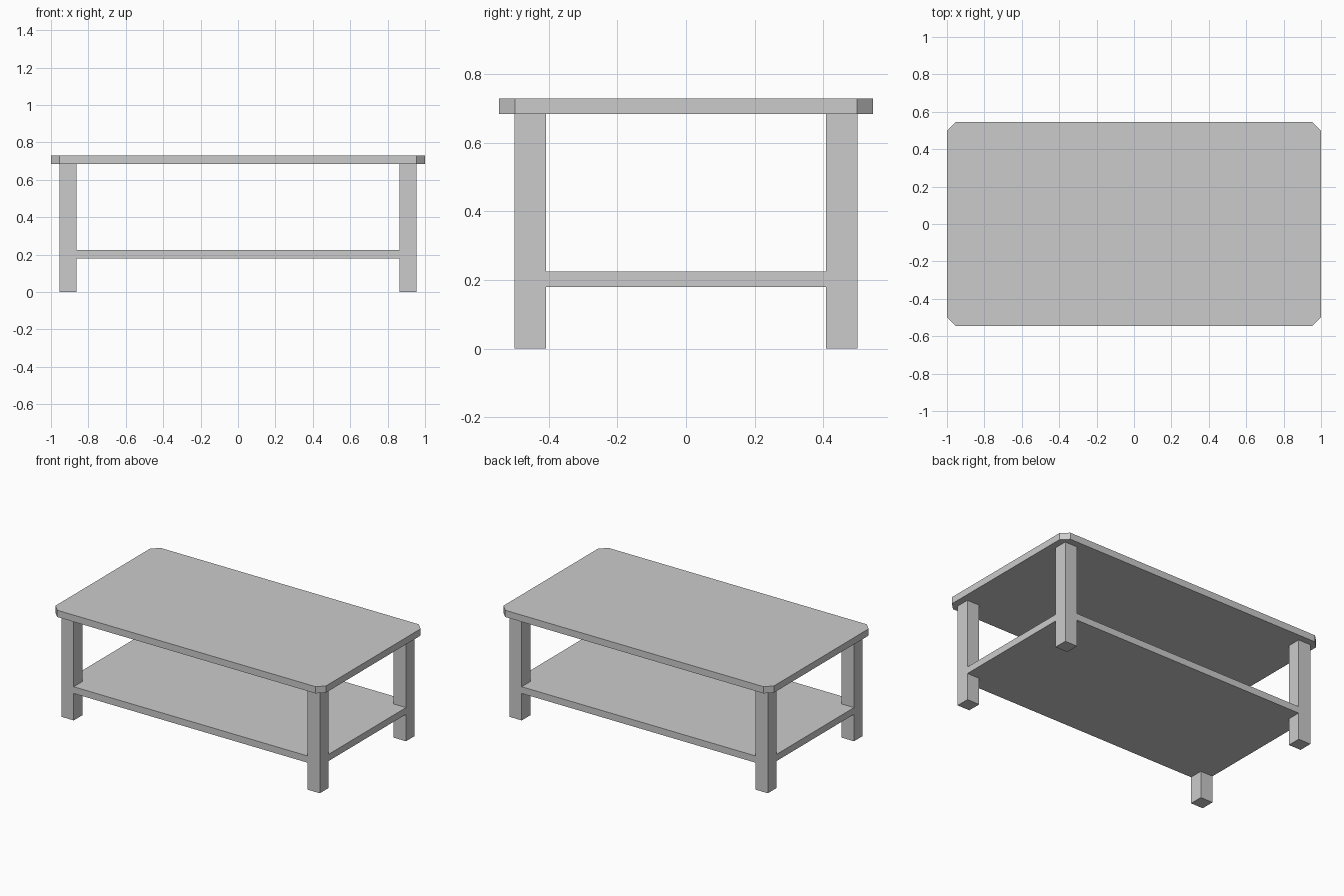
import bpy
import bmesh

if "Cube" in bpy.data.objects:
    bpy.data.objects.remove(bpy.data.objects["Cube"])

TOP_X, TOP_Y, CHAMFER = 1.0, 0.545, 0.046
LEG_X, LEG_Y, LEG_W = 0.955, 0.50, 0.091
TOP_Z0, TOP_Z1 = 0.684, 0.729
SHELF_Z0, SHELF_Z1 = 0.18, 0.225


def slab(name, outline, z0, z1):
    """Extrude a flat counter-clockwise outline from z0 up to z1."""
    bm = bmesh.new()
    face = bm.faces.new([bm.verts.new((x, y, z0)) for x, y in outline])
    ext = bmesh.ops.extrude_face_region(bm, geom=[face])
    verts = [g for g in ext["geom"] if isinstance(g, bmesh.types.BMVert)]
    bmesh.ops.translate(bm, verts=verts, vec=(0, 0, z1 - z0))
    bmesh.ops.recalc_face_normals(bm, faces=bm.faces)
    mesh = bpy.data.meshes.new(name)
    bm.to_mesh(mesh)
    bm.free()
    obj = bpy.data.objects.new(name, mesh)
    bpy.context.collection.objects.link(obj)
    return obj


def four_corners(corner):
    """Mirror the points of the +x +y corner round all four corners."""
    pts = []
    for sx, sy in ((1, 1), (-1, 1), (-1, -1), (1, -1)):
        order = corner if sx * sy > 0 else corner[::-1]
        pts += [(sx * x, sy * y) for x, y in order]
    return pts


# Table top with cut corners
slab("table_top", four_corners([(TOP_X, TOP_Y - CHAMFER), (TOP_X - CHAMFER, TOP_Y)]),
     TOP_Z0, TOP_Z1)

# Lower shelf, flush with the legs and notched around them
ix, iy = LEG_X - LEG_W, LEG_Y - LEG_W
slab("lower_shelf", four_corners([(LEG_X, iy), (ix, iy), (ix, LEG_Y)]),
     SHELF_Z0, SHELF_Z1)

# Four square legs
for side_y, sy in (("front", -1), ("back", 1)):
    for side_x, sx in (("left", -1), ("right", 1)):
        xs = sorted((sx * ix, sx * LEG_X))
        ys = sorted((sy * iy, sy * LEG_Y))
        slab(f"{side_y}_{side_x}_leg",
             [(xs[0], ys[0]), (xs[1], ys[0]), (xs[1], ys[1]), (xs[0], ys[1])],
             0, TOP_Z0)
